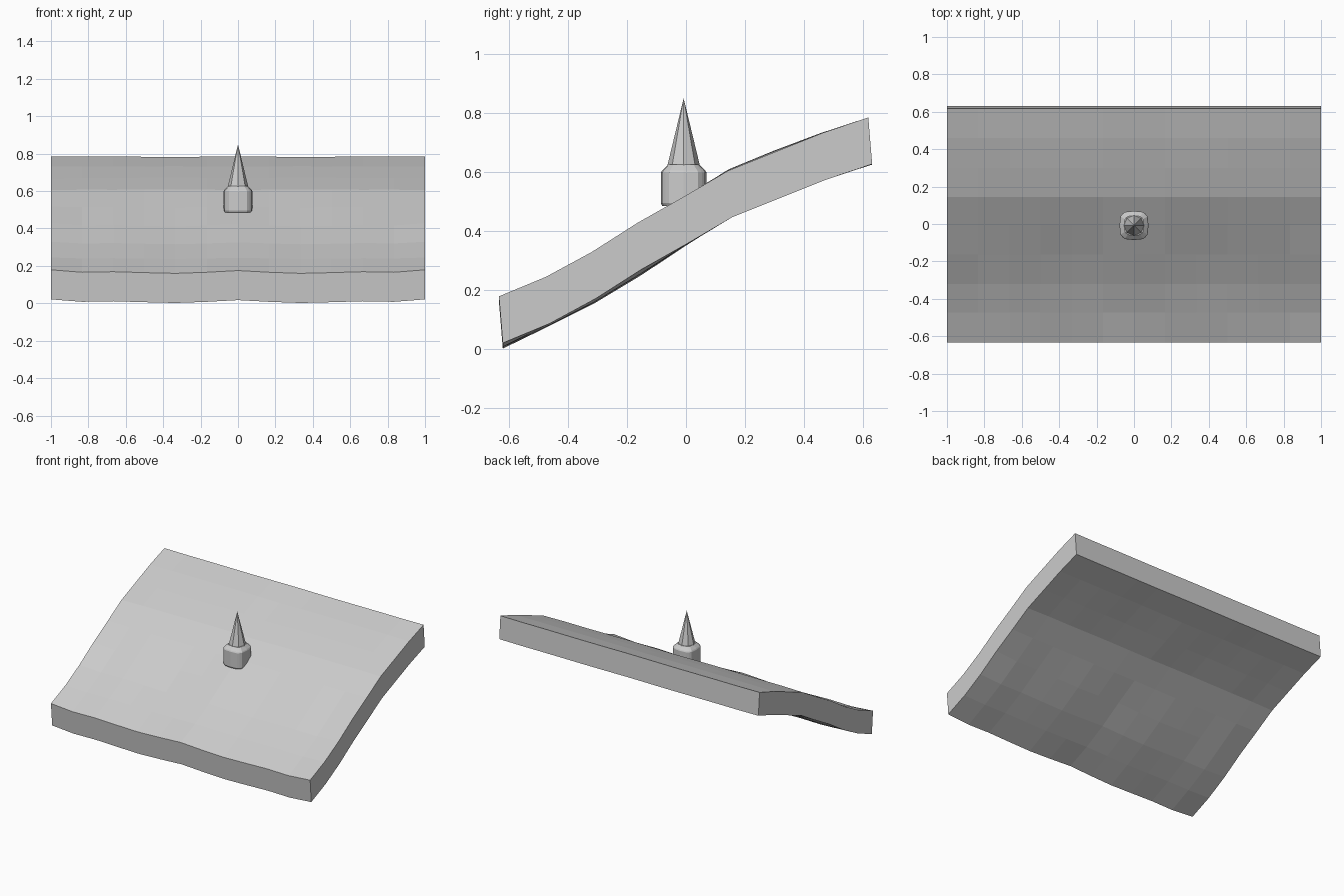
import bpy, bmesh, math

if "Cube" in bpy.data.objects:
    bpy.data.objects.remove(bpy.data.objects["Cube"])

def finish(bm, name):
    bmesh.ops.recalc_face_normals(bm, faces=bm.faces)
    mesh = bpy.data.meshes.new(name)
    bm.to_mesh(mesh)
    bm.free()
    obj = bpy.data.objects.new(name, mesh)
    bpy.context.collection.objects.link(obj)
    return obj

def loft(bm, rings, closed):
    """Bridge consecutive rows of vertices with quads."""
    for a, b in zip(rings, rings[1:]):
        n = len(a)
        for i in range(n if closed else n - 1):
            j = (i + 1) % n
            bm.faces.new((a[i], a[j], b[j], b[i]))

# Sloping slab: y/z profile of the mid-surface edge, with gentle ripples across x
profile = [(-.627, .10), (-.468, .166), (-.313, .25), (-.156, .35), (0, .438),
           (.15, .526), (.305, .588), (.465, .652), (.624, .706)]
ripple = [-.004, -.013, -.019, -.015, -.010, -.013, 0]     # centre out to the side
strength = [1, .4, .7, 1, .2, -.2, -.3, -.1, .1]
half = (.0065, -.079)

bm = bmesh.new()
layers = []
for side in (-1, 1):
    rows = []
    for (y, z), s in zip(profile, strength):
        rows.append([bm.verts.new((i / 6, y + side * half[0],
                                   z + side * half[1] + s * ripple[abs(i)]))
                     for i in range(-6, 7)])
    loft(bm, rows, False)
    layers.append(rows)
top, bottom = layers
rim = lambda r: (r[0] + [row[-1] for row in r[1:-1]] + r[-1][::-1]
                 + [row[0] for row in r[-2:0:-1]])
loft(bm, [rim(top), rim(bottom)], True)
finish(bm, "sloping_slab")

# Turret body: softly bowed square with cut corners and a sloped shoulder
quarter = [(.079, 0), (.074, .05), (.063, .063), (.05, .074)]
bm = bmesh.new()
rings = []
for z, s in [(.485, .92), (.495, .98), (.598, .98), (.605, .93), (.626, .66)]:
    ring = []
    for q in range(4):
        c, d = math.cos(q * math.pi / 2), math.sin(q * math.pi / 2)
        ring += [bm.verts.new((s * (x * c - y * d), s * (x * d + y * c) - .008, z))
                 for x, y in quarter]
    rings.append(ring)
loft(bm, rings, True)
bm.faces.new(rings[0])
bm.faces.new(rings[-1])
finish(bm, "turret_body")

# Pointed spire
bpy.ops.mesh.primitive_cone_add(vertices=8, radius1=.055, radius2=0, depth=.228,
                                location=(0, -.008, .736))
bpy.context.object.name = "spire"
